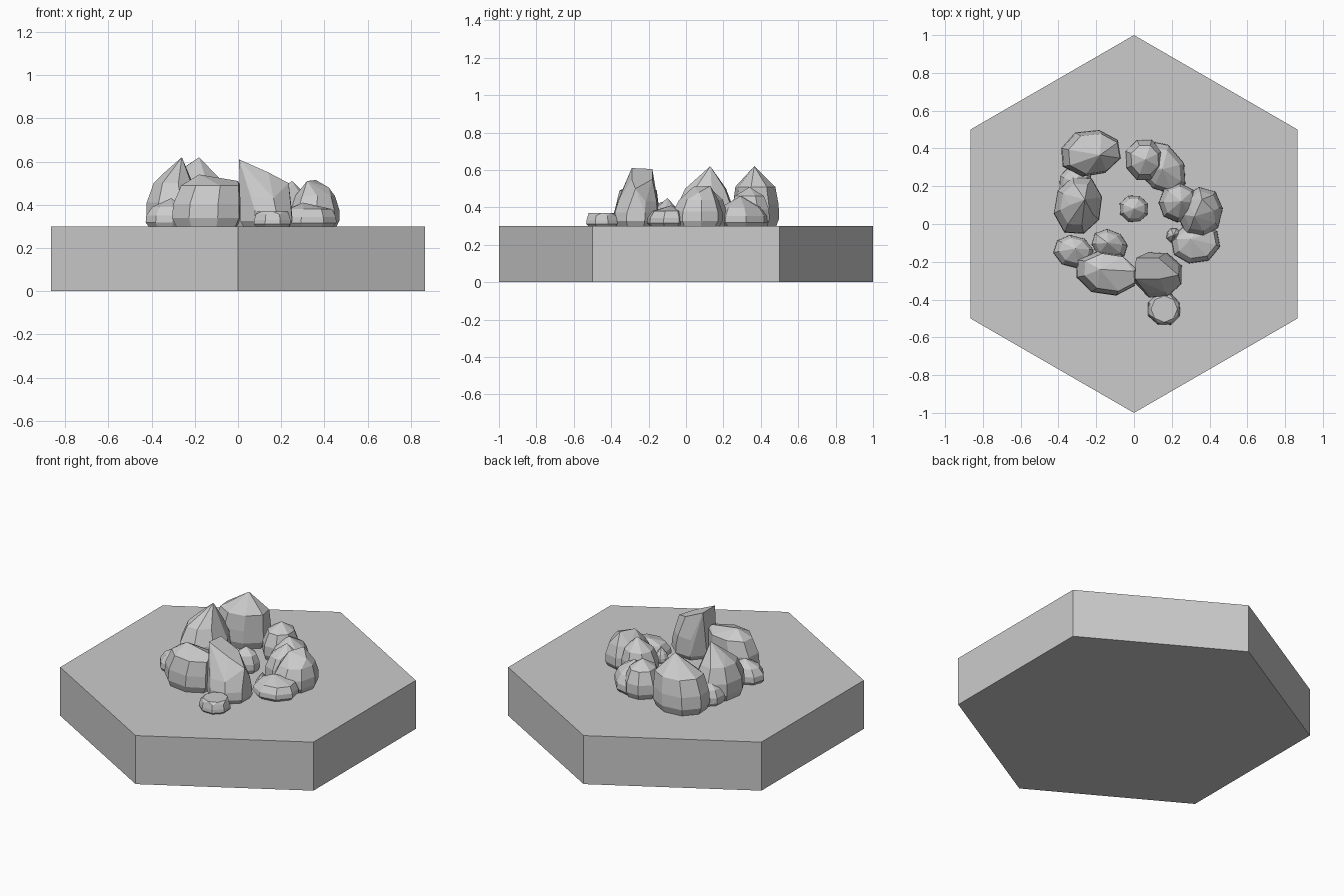
import bpy, bmesh, math, random

if "Cube" in bpy.data.objects:
    bpy.data.objects.remove(bpy.data.objects["Cube"])

random.seed(7)

stone = bpy.data.materials.new("stone_grey")
stone.diffuse_color = (0.6, 0.6, 0.6, 1)
stone.use_nodes = True
stone.node_tree.nodes["Principled BSDF"].inputs["Base Color"].default_value = stone.diffuse_color
FLOOR = 0.3


def finish(bm, name):
    bmesh.ops.recalc_face_normals(bm, faces=bm.faces)
    mesh = bpy.data.meshes.new(name)
    bm.to_mesh(mesh)
    bm.free()
    mesh.materials.append(stone)
    obj = bpy.data.objects.new(name, mesh)
    bpy.context.collection.objects.link(obj)
    return obj


def rock(name, centre, radii, turn, shoulder, peaks, top=0.75, sides=8):
    """Faceted boulder: hull of a chamfered foot, a belly, a shoulder and its peaks."""
    bm = bmesh.new()
    (cx, cy), (rx, ry), t = centre, radii, math.radians(turn)
    px = sum(p[0] for p in peaks) / len(peaks)
    py = sum(p[1] for p in peaks) / len(peaks)
    wobble = [random.uniform(0.95, 1.03) for _ in range(sides)]
    # each ring: height above the floor, width, drift towards the peaks
    rings = [(0, 0.88, 0), (0.2 * shoulder, 1, 0), (0.55 * shoulder, 0.98, 0.05),
             (shoulder, top, 0.35)]
    for z, s, drift in rings:
        ox, oy = cx + (px - cx) * drift, cy + (py - cy) * drift
        for i in range(sides):
            a = math.tau * (i + 0.5) / sides
            u, v = rx * s * wobble[i] * math.cos(a), ry * s * wobble[i] * math.sin(a)
            bm.verts.new((ox + u * math.cos(t) - v * math.sin(t),
                          oy + u * math.sin(t) + v * math.cos(t), FLOOR + z))
    for p in peaks:
        bm.verts.new(p)
    hull = bmesh.ops.convex_hull(bm, input=bm.verts[:])
    inside = {g for g in hull["geom_interior"] if isinstance(g, bmesh.types.BMVert)}
    bmesh.ops.delete(bm, geom=list(inside), context='VERTS')
    bmesh.ops.dissolve_limit(bm, angle_limit=math.radians(4),
                             verts=bm.verts[:], edges=bm.edges[:])
    return finish(bm, name)


# Hexagonal slab with corners at front and back
bm = bmesh.new()
foot = [bm.verts.new((math.sin(i * math.pi / 3), math.cos(i * math.pi / 3), 0))
        for i in range(6)]
face = bm.faces.new(foot)
ext = bmesh.ops.extrude_face_region(bm, geom=[face], use_keep_orig=True)
for v in ext["geom"]:
    if isinstance(v, bmesh.types.BMVert):
        v.co.z = FLOOR
finish(bm, "hexagon_base")

# Tall boulders on the left
rock("back_left_boulder", (-0.23, 0.375), (0.17, 0.13), 8, 0.21,
     [(-0.18, 0.365, 0.62)], 0.86)
rock("left_boulder", (-0.295, 0.10), (0.135, 0.165), -8, 0.2,
     [(-0.26, 0.13, 0.62), (-0.34, 0.10, 0.55)], 0.72)
rock("left_gap_stone", (-0.31, 0.22), (0.09, 0.09), 0, 0.09, [(-0.31, 0.22, 0.44)])

# Front left group
rock("front_left_boulder", (-0.145, -0.26), (0.175, 0.12), -8, 0.19,
     [(-0.18, -0.24, 0.54), (0.0, -0.25, 0.51)], 0.85)
rock("left_front_stone", (-0.32, -0.145), (0.11, 0.09), -15, 0.09,
     [(-0.31, -0.13, 0.43)], 0.75)
rock("inner_left_stone", (-0.13, -0.11), (0.10, 0.08), -20, 0.09,
     [(-0.14, -0.10, 0.45)], 0.75)

# Leaning front rock with a sloping ridge, and the flat pebble before it
rock("front_pillar", (0.13, -0.27), (0.132, 0.128), 0, 0.13,
     [(0.005, -0.29, 0.61), (0.01, -0.18, 0.605), (0.14, -0.29, 0.55),
      (0.13, -0.18, 0.55), (0.235, -0.27, 0.5)], 0.9)
rock("front_pebble", (0.16, -0.45), (0.092, 0.09), 0, 0.055,
     [(0.16 + 0.07 * math.cos(i * math.pi / 4), -0.45 + 0.07 * math.sin(i * math.pi / 4), 0.37)
      for i in range(8)], 0.9)

# Centre stone
rock("centre_stone", (0.0, 0.08), (0.08, 0.075), 0, 0.1, [(0.0, 0.08, 0.44)], 0.75)

# Back group
rock("back_boulder", (0.14, 0.30), (0.165, 0.115), -50, 0.1,
     [(0.15, 0.29, 0.46)], 0.78)
rock("back_round_stone", (0.055, 0.34), (0.108, 0.12), 0, 0.16,
     [(0.06, 0.34, 0.51)], 0.72)

# Right group
rock("right_boulder", (0.355, 0.06), (0.12, 0.14), -15, 0.14,
     [(0.36, 0.13, 0.515), (0.32, 0.04, 0.51), (0.42, 0.07, 0.48)], 0.78)
rock("inner_right_stone", (0.235, 0.11), (0.11, 0.105), 20, 0.14,
     [(0.25, 0.12, 0.51)], 0.78)
rock("right_front_stone", (0.325, -0.10), (0.135, 0.11), 10, 0.08,
     [(0.30, -0.08, 0.41), (0.38, -0.09, 0.39)], 0.8)
rock("inner_right_pebble", (0.21, -0.06), (0.04, 0.04), 0, 0.05, [(0.21, -0.06, 0.39)])
